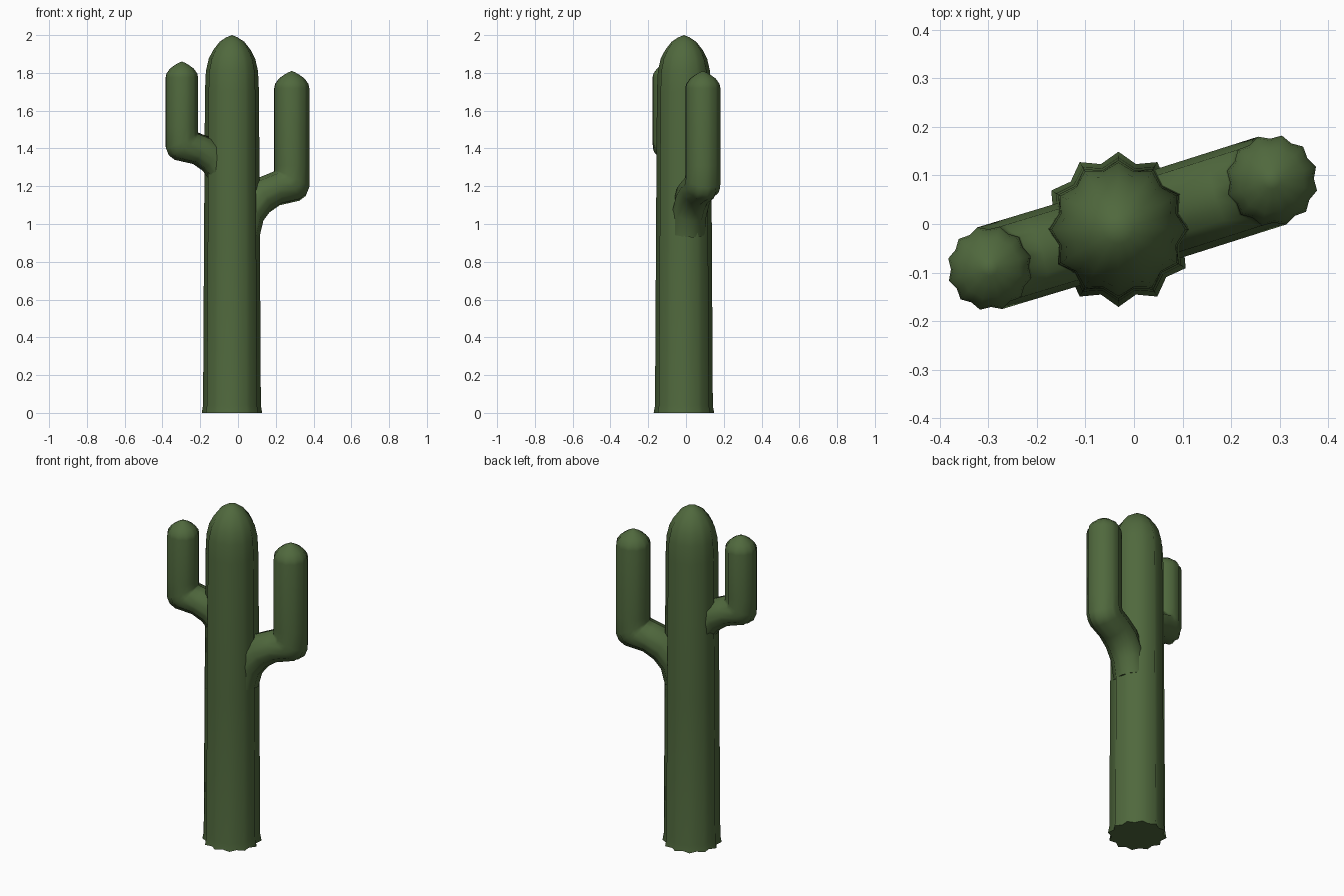
import bpy, bmesh
from math import sin, cos, pi, radians
from mathutils import Vector

cube = bpy.data.objects.get("Cube")
if cube:
    bpy.data.objects.remove(cube, do_unlink=True)

green = bpy.data.materials.new("cactus_green")
green.use_nodes = True
colour = (0.08, 0.14, 0.047, 1)
green.diffuse_color = colour
green.node_tree.nodes["Principled BSDF"].inputs["Base Color"].default_value = colour

RIBS = 12
UP = Vector((0, 0, 1))


def ribbed_tube(name, rings, tip):
    """Skin star-shaped rings (centre, in-plane axis, side axis, valley ratio), ending in a tip."""
    bm = bmesh.new()
    loops = []
    for centre, a, b, valley in rings:
        loop = []
        for i in range(RIBS * 2):
            t = pi * i / RIBS
            k = valley if i % 2 else 1
            loop.append(bm.verts.new(centre + (a * cos(t) + b * sin(t)) * k))
        loops.append(loop)
    n = RIBS * 2
    for low, high in zip(loops, loops[1:]):
        for i in range(n):
            j = (i + 1) % n
            bm.faces.new((low[i], low[j], high[j], high[i]))
    top = bm.verts.new(tip)
    for i in range(n):
        bm.faces.new((loops[-1][i], loops[-1][(i + 1) % n], top))
    bm.faces.new(loops[0][::-1])
    bmesh.ops.recalc_face_normals(bm, faces=bm.faces)
    mesh = bpy.data.meshes.new(name)
    bm.to_mesh(mesh)
    bm.free()
    mesh.materials.append(green)
    ob = bpy.data.objects.new(name, mesh)
    bpy.context.collection.objects.link(ob)
    bpy.ops.object.select_all(action='DESELECT')
    ob.select_set(True)
    bpy.context.view_layer.objects.active = ob
    bpy.ops.object.shade_smooth_by_angle(angle=radians(70))


# Trunk: slight flare at the foot, ribs fading into the dome
base = Vector((-0.032, -0.011, 0))
trunk_profile = [(0.16, 0, 0.87), (0.153, 0.04, 0.88), (0.148, 0.9, 0.88),
                 (0.143, 1.7, 0.88), (0.138, 1.81, 0.89), (0.123, 1.875, 0.91),
                 (0.1, 1.92, 0.93), (0.065, 1.965, 0.96), (0.03, 1.988, 0.98)]
ribbed_tube("trunk",
            [(base + UP * z, Vector((r, 0, 0)), Vector((0, r, 0)), v)
             for r, z, v in trunk_profile], base + UP * 2)

# Arm bend: (outer point, inner point) from the inner elbow, in units of arm radius
bend = [((-0.93, -3.7), (-2.6, -3.2)), ((-0.7, -2.8), (-2.3, -1.7)),
        ((-0.3, -2.3), (-1.3, -0.5)), ((0.3, -1.9), (-0.3, -0.12)),
        ((1.45, -1.65), (0, 0)), ((1.82, -1.38), (0, 0.02)),
        ((2, -0.95), (0, 0.05)), ((2, 0.3), (0, 0.3))]
arm_dome = [(1, 0.95), (0.95, 0.72), (0.73, 0.42), (0.42, 0.2), (0.18, 0.07)]


def arm(name, angle, reach, radius, elbow_z, top_z):
    out = Vector((cos(angle), sin(angle), 0))
    side = Vector((-sin(angle), cos(angle), 0)) * radius
    elbow = base + out * (reach - radius) + UP * elbow_z
    rings = []
    for outer, inner in bend:
        p, q = [elbow + (out * u + UP * z) * radius for u, z in (outer, inner)]
        rings.append(((p + q) / 2, (p - q) / 2, side, 0.91))
    axis = base + out * reach
    for k, drop in arm_dome:
        rings.append((axis + UP * (top_z - drop * radius), out * radius * k,
                      side * k, 1 - 0.09 * k))
    ribbed_tube(name, rings, axis + UP * top_z)


arm("left_arm", radians(17.6), 0.332, 0.095, 1.28, 1.81)
arm("right_arm", radians(196.8), 0.277, 0.088, 1.485, 1.86)
